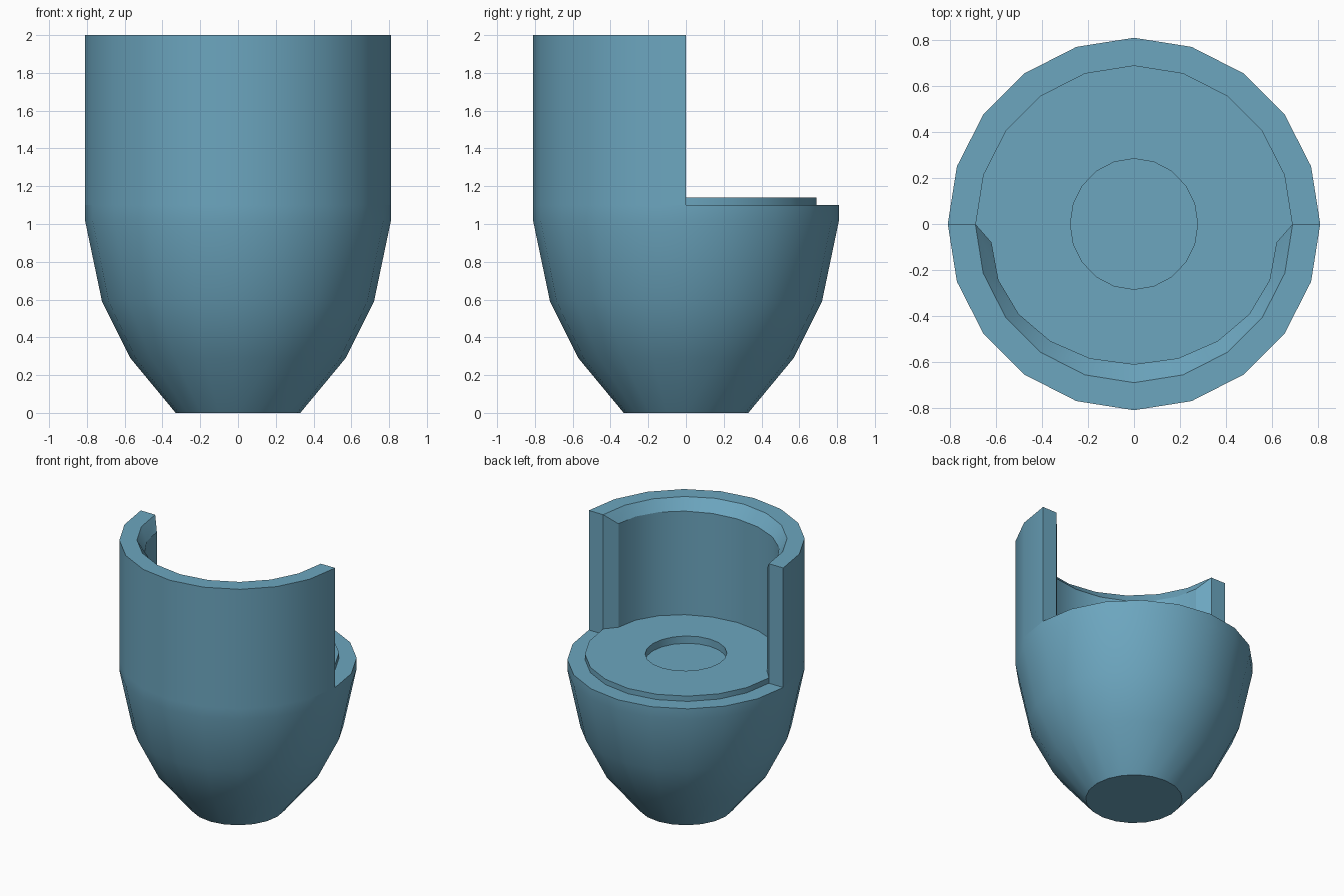
import bpy, bmesh
from math import sin, cos, pi, radians

if "Cube" in bpy.data.objects:
    bpy.data.objects.remove(bpy.data.objects["Cube"])

SIDES = 20


def arc(rx, ry, z, start=0, count=SIDES, y0=0.0):
    """Points on a horizontal 20-step ellipse arc."""
    angles = [2 * pi * (start + i) / SIDES for i in range(count)]
    return [(rx * cos(a), y0 + ry * sin(a), z) for a in angles]


def loft(loops, close_rings=True, close_stack=False):
    """Bridge a stack of equal point loops with quads."""
    bm = bmesh.new()
    rings = [[bm.verts.new(p) for p in loop] for loop in loops]
    n = len(rings[0])
    pairs = list(zip(rings, rings[1:]))
    if close_stack:
        pairs.append((rings[-1], rings[0]))
    for a, b in pairs:
        for i in range(n if close_rings else n - 1):
            j = (i + 1) % n
            bm.faces.new((a[i], a[j], b[j], b[i]))
    if close_rings:
        bm.faces.new(rings[0])
        bm.faces.new(rings[-1])
    else:
        bm.faces.new([r[0] for r in rings])
        bm.faces.new([r[-1] for r in rings])
    return bm


def finish(bm, name):
    bmesh.ops.recalc_face_normals(bm, faces=bm.faces[:])
    mesh = bpy.data.meshes.new(name)
    bm.to_mesh(mesh)
    bm.free()
    mesh.shade_smooth()
    mesh.set_sharp_from_angle(angle=radians(30))
    obj = bpy.data.objects.new(name, mesh)
    bpy.context.collection.objects.link(obj)
    mat = bpy.data.materials.get("blue") or bpy.data.materials.new("blue")
    mat.diffuse_color = (0.15, 0.38, 0.52, 1)
    mat.use_nodes = True
    mat.node_tree.nodes["Principled BSDF"].inputs["Base Color"].default_value = mat.diffuse_color
    mesh.materials.append(mat)
    return obj


# Tapered shell with a socket for the seat
profile = [(0.33, 0), (0.57, 0.29), (0.72, 0.59), (0.81, 1.02),
           (0.81, 1.10), (0.69, 1.10), (0.69, 1.0)]
bm = loft([arc(r, r, z) for r, z in profile])

# Front half of the rim rises into the tall backrest wall
rim = [f for f in bm.faces if len(f.verts) == 4
       and all(abs(v.co.z - 1.10) < 1e-4 for v in f.verts)
       and f.calc_center_median().y < 0]
grown = bmesh.ops.extrude_face_region(bm, geom=rim)["geom"]
bmesh.ops.translate(bm, vec=(0, 0, 0.90),
                    verts=[g for g in grown if isinstance(g, bmesh.types.BMVert)])
finish(bm, "shell")

# Seat disc with a shallow round recess
finish(loft([arc(0.69, 0.69, 1.0), arc(0.69, 0.69, 1.14),
             arc(0.277, 0.284, 1.14), arc(0.277, 0.284, 1.085)]), "seat")

# Half-round back pad, chamfered along its top and ends
half = dict(start=10, count=11)
finish(loft([arc(0.69, 0.69, 1.10, **half), arc(0.69, 0.69, 2.0, **half),
             arc(0.62, 0.53, 1.92, y0=-0.08, **half),
             arc(0.62, 0.53, 1.10, y0=-0.08, **half)],
            close_rings=False, close_stack=True), "back_pad")
